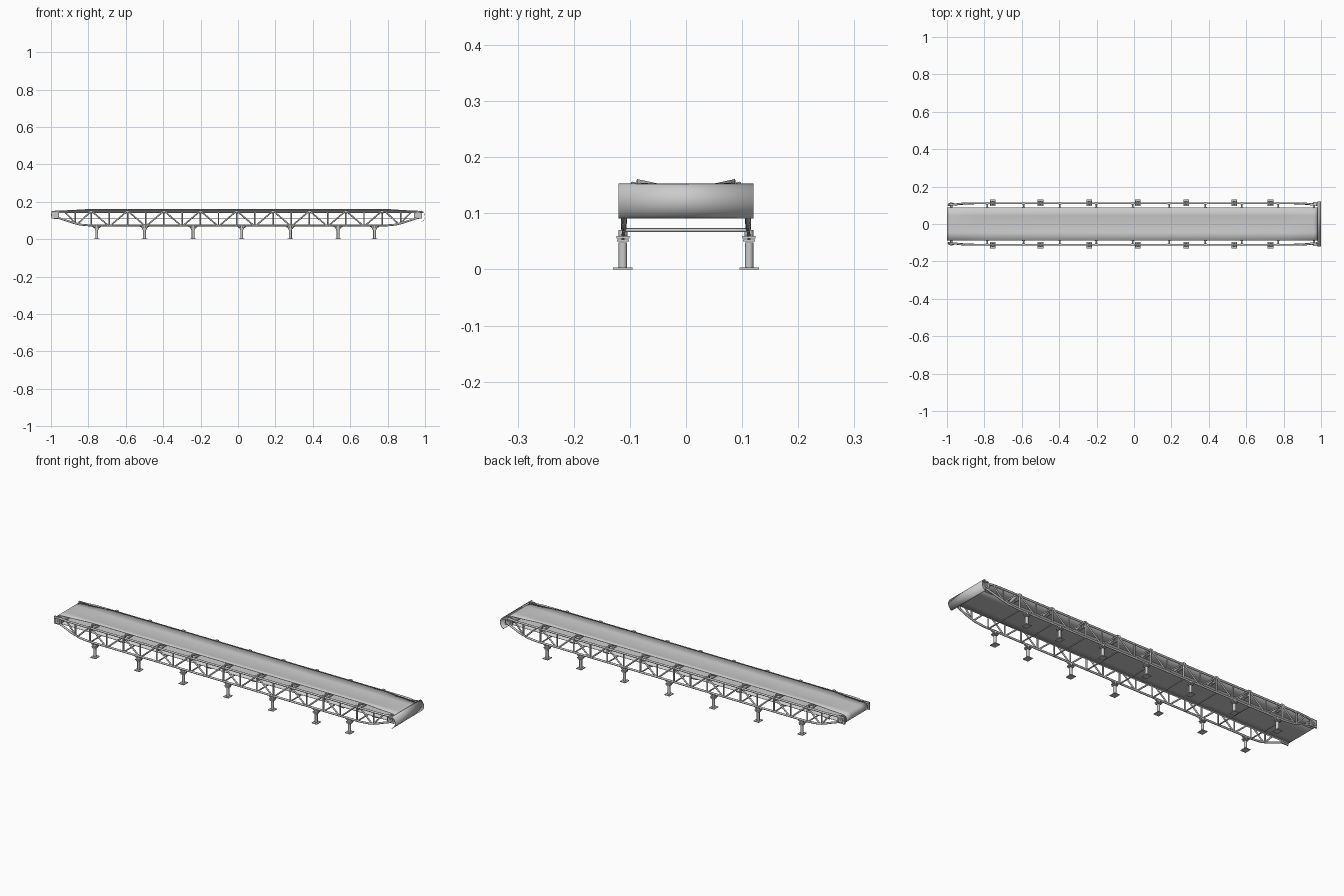
import bpy, bmesh, math
from mathutils import Vector, Matrix

if "Cube" in bpy.data.objects:
    bpy.data.objects.remove(bpy.data.objects["Cube"])

def finish(name, bm, smooth=False):
    bmesh.ops.recalc_face_normals(bm, faces=bm.faces)
    me = bpy.data.meshes.new(name)
    bm.to_mesh(me)
    bm.free()
    ob = bpy.data.objects.new(name, me)
    bpy.context.collection.objects.link(ob)
    if smooth:
        bpy.ops.object.select_all(action='DESELECT')
        ob.select_set(True)
        bpy.context.view_layer.objects.active = ob
        bpy.ops.object.shade_smooth_by_angle(angle=math.radians(40))
    return ob

def rod(bm, a, b, r, sides=10, r2=None):
    a, b = Vector(a), Vector(b)
    d = b - a
    m = Matrix.Translation((a + b) / 2) @ d.to_track_quat('Z', 'Y').to_matrix().to_4x4()
    bmesh.ops.create_cone(bm, cap_ends=True, segments=sides, radius1=r,
                          radius2=r if r2 is None else r2, depth=d.length, matrix=m)

def box(bm, c, s):
    bmesh.ops.create_cube(bm, size=1, matrix=Matrix.Translation(c) @ Matrix.Diagonal((*s, 1)))

def tube(name, pts, r):
    cu = bpy.data.curves.new(name, 'CURVE')
    cu.dimensions = '3D'
    cu.bevel_depth, cu.bevel_resolution, cu.use_fill_caps = r, 2, True
    sp = cu.splines.new('POLY')
    sp.points.add(len(pts) - 1)
    for p, q in zip(sp.points, pts):
        p.co = (*q, 1)
        p.radius = 1
    bpy.context.collection.objects.link(bpy.data.objects.new(name, cu))

POSTS = [-0.785 + 0.1945 * i for i in range(9)]
LEGS = [-0.755, -0.5, -0.24, 0.02, 0.28, 0.535, 0.73]
PULLEYS = {"tail": -0.977, "head": 0.962}
ZC, R = 0.13, 0.022
TOP, BOT, Y = 0.145, 0.073, 0.111

# belt: closed loop whose upper run has raised edges
path = []
for x in (-0.977, -0.9, -0.8, -0.4, 0, 0.4, 0.8, 0.89, 0.962):
    path.append((x, ZC + R, 0.009 if abs(x) <= 0.8 else 0.003 if abs(x) < 0.95 else 0))
for i in range(1, 10):
    a = math.pi / 2 - math.pi * i / 10
    path.append((0.962 + R * math.cos(a), ZC + R * math.sin(a), 0))
path += [(0.962, ZC - R, 0), (-0.977, ZC - R, 0)]
for i in range(1, 10):
    a = -math.pi / 2 - math.pi * i / 10
    path.append((-0.977 + R * math.cos(a), ZC + R * math.sin(a), 0))
bm = bmesh.new()
rows = [[bm.verts.new((x, y, z + (lift if abs(y) > 0.06 else 0)))
         for y in (-0.087, -0.045, 0.045, 0.087)] for x, z, lift in path]
for r0, r1 in zip(rows, rows[1:] + rows[:1]):
    for j in range(3):
        bm.faces.new((r0[j], r0[j + 1], r1[j + 1], r1[j]))
belt = finish("belt", bm, True)
sol = belt.modifiers.new("thickness", 'SOLIDIFY')
sol.thickness, sol.offset = 0.002, -1

# end pulleys with shafts and bearing blocks
for end, x in PULLEYS.items():
    bm = bmesh.new()
    rod(bm, (x, -0.089, ZC), (x, 0.089, ZC), R - 0.003, 24)
    rod(bm, (x, -0.114, ZC), (x, 0.114, ZC), 0.006, 12)
    finish(end + "_pulley", bm, True)
    bm = bmesh.new()
    for s in (-1, 1):
        box(bm, (x, s * 0.102, ZC), (0.042, 0.006, 0.04))
        rod(bm, (x, s * 0.104, ZC), (x, s * 0.111, ZC), 0.014, 16)
    finish(end + "_bearings", bm, True)

# troughing idlers on cross frames
bm, fr = bmesh.new(), bmesh.new()
for x in POSTS:
    rod(bm, (x, -0.042, 0.142), (x, 0.042, 0.142), 0.007, 12)
    box(fr, (x, 0, 0.129), (0.008, 0.22, 0.006))
    for s in (-1, 1):
        rod(bm, (x, s * 0.047, 0.143), (x, s * 0.09, 0.152), 0.007, 12)
        rod(fr, (x, s * 0.088, 0.1515), (x, s * 0.097, 0.1535), 0.003, 8)
        box(fr, (x, s * 0.096, 0.142), (0.008, 0.004, 0.027))
        box(fr, (x, s * 0.044, 0.136), (0.005, 0.003, 0.016))
finish("idler_rollers", bm, True)
finish("idler_frames", fr)

# truss chords, curved in and up at both ends
half_top = [(0.995, 0.102, 0.143), (0.96, 0.104, 0.144), (0.92, 0.109, TOP), (0.88, Y, TOP)]
half_bot = [(0.965, 0.103, 0.115), (0.93, 0.107, 0.104), (0.89, 0.11, 0.09),
            (0.845, Y, 0.078), (0.79, Y, BOT)]
for s, side in ((-1, "front"), (1, "back")):
    for name, half in (("top", half_top), ("bottom", half_bot)):
        pts = [(-x, s * y, z) for x, y, z in half]
        pts += [(min(x, 0.98), s * y, z) for x, y, z in reversed(half)]
        tube(f"{side}_{name}_chord", pts, 0.0052)

    # truss posts and diagonals
    bm = bmesh.new()
    for i, x in enumerate(POSTS):
        rod(bm, (x, s * Y, BOT), (x, s * Y, TOP), 0.0045)
        box(bm, (x, s * Y, TOP + 0.004), (0.016, 0.012, 0.008))
        if i < 8:
            m = x + 0.09725
            rod(bm, (m, s * Y, BOT), (m, s * Y, TOP), 0.004)
            rod(bm, (x + 0.008, s * Y, TOP), (m - 0.006, s * Y, BOT), 0.004)
            rod(bm, (m + 0.006, s * Y, BOT), (x + 0.187, s * Y, TOP), 0.004)
    for e in (-1, 1):
        rod(bm, (e * 0.79, s * Y, TOP), (e * 0.86, s * Y, 0.08), 0.004)
        rod(bm, (e * 0.865, s * Y, 0.08), (e * 0.925, s * 0.108, TOP), 0.004)
        rod(bm, (e * 0.87, s * Y, 0.085), (e * 0.87, s * Y, TOP), 0.004)
    finish(side + "_truss_web", bm, True)

    # legs: foot plate, post, collar and gusset under the chord
    bm = bmesh.new()
    for x in LEGS:
        y = s * 0.1125
        box(bm, (x, y, 0.0018), (0.03, 0.035, 0.0036))
        rod(bm, (x, y, 0.003), (x, y, 0.048), 0.0075, 12)
        box(bm, (x, y, 0.0515), (0.02, 0.021, 0.004))
        box(bm, (x, y, 0.0575), (0.026, 0.023, 0.005))
        rod(bm, (x, y, 0.058), (x, y, 0.07), 0.008, 12)
        for e in (-1, 1):
            rod(bm, (x, y, 0.052), (x + e * 0.022, s * Y, 0.069), 0.003, 8)
    finish(side + "_legs", bm, True)

# cross bars between the bottom chords
bm = bmesh.new()
for x in POSTS:
    rod(bm, (x, -Y, 0.07), (x, Y, 0.07), 0.0035)
finish("cross_bars", bm, True)

# curved discharge hood over the head end
bm = bmesh.new()
prev = None
for i in range(17):
    a = math.radians(66 - 132 * i / 16)
    row = [bm.verts.new((0.967 + 0.033 * math.cos(a), y, 0.122 + 0.033 * math.sin(a)))
           for y in (-0.12, 0.12)]
    if prev:
        bm.faces.new((prev[0], prev[1], row[1], row[0]))
    prev = row
hood = finish("discharge_hood", bm, True)
sol = hood.modifiers.new("thickness", 'SOLIDIFY')
sol.thickness, sol.offset = 0.002, 0

# hood side brackets
bm = bmesh.new()
for s in (-1, 1):
    box(bm, (0.975, s * 0.112, 0.143), (0.03, 0.012, 0.006))
finish("hood_brackets", bm)
